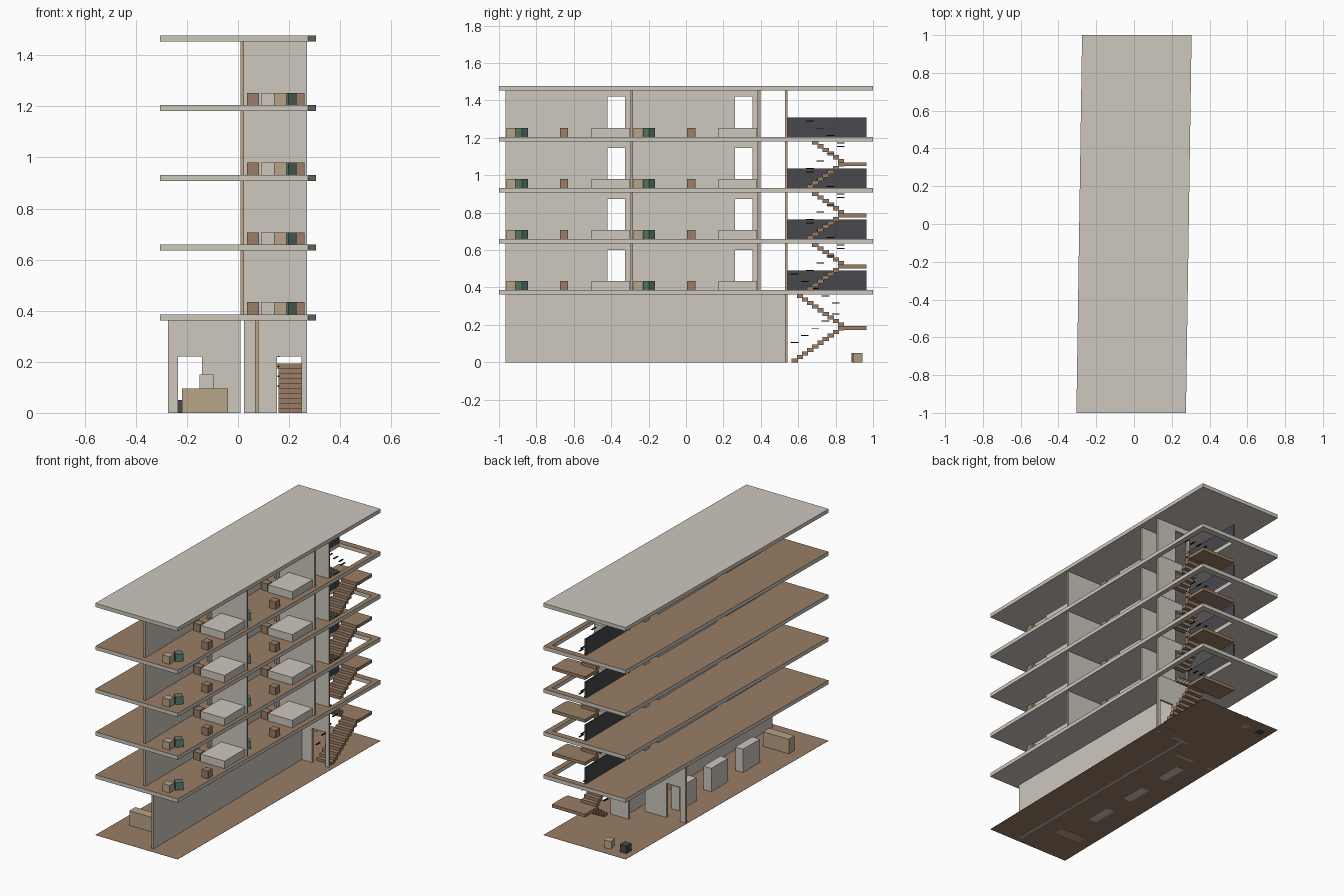
import bpy, bmesh, math
from mathutils import Matrix, Vector

old = bpy.data.objects.get("Cube")
if old:
    bpy.data.objects.remove(old, do_unlink=True)


def material(name, rgb):
    m = bpy.data.materials.new(name)
    m.use_nodes = True
    col = (*rgb, 1)
    m.diffuse_color = col
    bsdf = next(n for n in m.node_tree.nodes if n.type == 'BSDF_PRINCIPLED')
    bsdf.inputs["Base Color"].default_value = col
    bsdf.inputs["Roughness"].default_value = 0.8
    return m


PLASTER = material("plaster grey", (0.61, 0.57, 0.51))
WOOD = material("wood brown", (0.32, 0.21, 0.135))
TAN = material("light tan", (0.48, 0.37, 0.25))
GREEN = material("muted green", (0.11, 0.21, 0.155))
DARK = material("charcoal", (0.065, 0.065, 0.075))
BLACK = material("rail black", (0.012, 0.012, 0.014))

SHEAR = 0.015
PITCH = 0.273
FIRST = 0.386
THICK = 0.024
WALL = 0.014
HOLE = (0.04, 0.27, 0.54, 0.96)


def finish(bm, name, mats):
    bmesh.ops.recalc_face_normals(bm, faces=bm.faces)
    me = bpy.data.meshes.new(name)
    bm.to_mesh(me)
    bm.free()
    for m in mats:
        me.materials.append(m)
    ob = bpy.data.objects.new(name, me)
    bpy.context.collection.objects.link(ob)
    return ob


def add_box(bm, x, y, z, turn=0):
    """Box from (min, max) ranges, turned about its own vertical axis."""
    size = Vector((x[1] - x[0], y[1] - y[0], z[1] - z[0]))
    mid = Vector((sum(x) / 2, sum(y) / 2, sum(z) / 2))
    mat = (Matrix.Translation(mid) @ Matrix.Rotation(math.radians(turn), 4, 'Z')
           @ Matrix.Diagonal((*size, 1)))
    bmesh.ops.create_cube(bm, size=1, matrix=mat)


def box(name, x, y, z, mat, turn=0):
    bm = bmesh.new()
    add_box(bm, x, y, z, turn)
    return finish(bm, name, [mat])


def wall(name, axis, pos, span, z, doors=(), door_h=0.215):
    """Wall along an axis with open doorways; its end faces are tan."""
    bm = bmesh.new()
    across = (pos - WALL / 2, pos + WALL / 2)

    def piece(a, b, zr):
        along = (a, b)
        add_box(bm, *((along, across) if axis == 0 else (across, along)), zr)

    start = span[0]
    for a, b in doors:
        piece(start, a, z)
        piece(a, b, (z[0] + door_h, z[1]))
        start = b
    piece(start, span[1], z)
    bm.normal_update()
    for f in bm.faces:
        f.material_index = int(abs(f.normal[axis]) > 0.9)
    return finish(bm, name, [PLASTER, TAN])


def slab(name, z0, z1, top, body, hole=None):
    """Skewed floor plate, with an optional stair opening."""
    bm = bmesh.new()
    outer = [(s * 0.29 + SHEAR * t, t) for s, t in ((-1, -1), (1, -1), (1, 1), (-1, 1))]
    ring = [bm.verts.new((*p, z0)) for p in outer]
    if hole:
        x0, x1, y0, y1 = hole
        inner = [bm.verts.new((*p, z0)) for p in ((x0, y0), (x1, y0), (x1, y1), (x0, y1))]
        for i in range(4):
            j = (i + 1) % 4
            bm.faces.new((ring[i], ring[j], inner[j], inner[i]))
    else:
        bm.faces.new(ring)
    ext = bmesh.ops.extrude_face_region(bm, geom=list(bm.faces), use_keep_orig=True)
    for v in ext["geom"]:
        if isinstance(v, bmesh.types.BMVert):
            v.co.z = z1
    bmesh.ops.recalc_face_normals(bm, faces=bm.faces)
    for f in bm.faces:
        f.material_index = int(f.normal.z > 0.9)
    return finish(bm, name, [body, top])


def stair(tag, z0, rise, steps):
    """Two flights with a landing between them."""
    bm, rails = bmesh.new(), bmesh.new()
    run, turn_y = 0.0275, 0.84
    h = rise / (2 * steps)
    for flight, x in enumerate(((0.158, 0.265), (0.04, 0.147))):
        for i in range(steps):
            level = i if flight == 0 else 2 * steps - 1 - i
            y = turn_y - (steps - i) * run
            top = z0 + (level + 1) * h
            add_box(bm, x, (y, y + run + 0.006), (max(top - 0.022, z0), top))
            if i % 2 == 0:
                rx = 0.158 if flight == 0 else 0.147
                add_box(rails, (rx - 0.004, rx + 0.004), (y - 0.005, y + 0.036),
                        (top + 0.083, top + 0.088))
    mid = z0 + steps * h
    add_box(bm, (0.035, 0.27), (turn_y - 0.01, 0.965), (mid - 0.02, mid))
    finish(bm, "stair_" + tag, [WOOD])
    finish(rails, "handrail_bars_" + tag, [BLACK])


# Ground storey: floor, walls and furniture
slab("ground_floor", 0.001, 0.002, WOOD, WOOD)
ceiling = (0, FIRST - THICK)
wall("ground_long_wall", 1, 0.073, (-0.965, 0.53), ceiling)
wall("ground_left_cross_wall", 0, 0.39, (-0.275, 0.01), ceiling, [(-0.235, -0.14)], 0.22)
wall("ground_stair_wall", 0, 0.535, (0.024, 0.27), ceiling, [(0.152, 0.248)], 0.22)
box("ground_bench", (-0.22, -0.04), (-0.78, -0.72), (0, 0.095), TAN)
for i in range(3):
    y = -0.53 + 0.32 * i
    box(f"ground_cabinet_{i + 1}", (-0.15, -0.095), (y, y + 0.17), (0, 0.15), PLASTER)
box("tan_crate", (-0.122, -0.075), (0.888, 0.938), (0, 0.05), TAN, 12)
box("dark_crate", (-0.235, -0.188), (0.885, 0.935), (0, 0.05), DARK)
stair("ground", 0, FIRST, 10)

# Four apartment storeys
for level in range(4):
    z = FIRST + level * PITCH
    n = level + 1
    slab(f"floor_slab_{n}", z - THICK, z, WOOD, PLASTER, HOLE)
    room = (z, z + PITCH - THICK)
    wall(f"corridor_wall_{n}", 1, 0.017, (-0.965, 0.397), room,
         [(-0.42, -0.325), (0.262, 0.355)])
    wall(f"room_divider_{n}", 0, -0.29, (0.024, 0.27), room)
    wall(f"room_end_wall_{n}", 0, 0.39, (0.024, 0.27), room)
    wall(f"stair_wall_{n}", 0, 0.535, (0.024, 0.27), room, [(0.045, 0.135)])
    box(f"stair_guard_{n}", (0.03, 0.038), (0.54, 0.965), (z, z + 0.105), DARK)
    if level < 3:
        stair(f"storey_{n}", z, PITCH, 7)

    # Furniture, the same in both rooms
    for r in range(2):
        d = 0.68 * r
        tag = f"{n}_{r + 1}"
        low = (z, z + 0.048)
        box("side_table_" + tag, (0.14, 0.19), (d - 0.96, d - 0.912), low, TAN)
        box("armchair_" + tag, (0.174, 0.22), (d - 0.901, d - 0.855), low, GREEN, 45)
        box("stool_" + tag, (0.215, 0.26), (d - 0.675, d - 0.63), low, WOOD)
        box("bed_" + tag, (0.09, 0.26), (d - 0.505, d - 0.3), low, PLASTER)
        box("nightstand_" + tag, (0.035, 0.083), (d - 0.5, d - 0.455), low, WOOD)

# Roof
top = FIRST + 4 * PITCH
slab("roof_slab", top - THICK, top, PLASTER, PLASTER)
